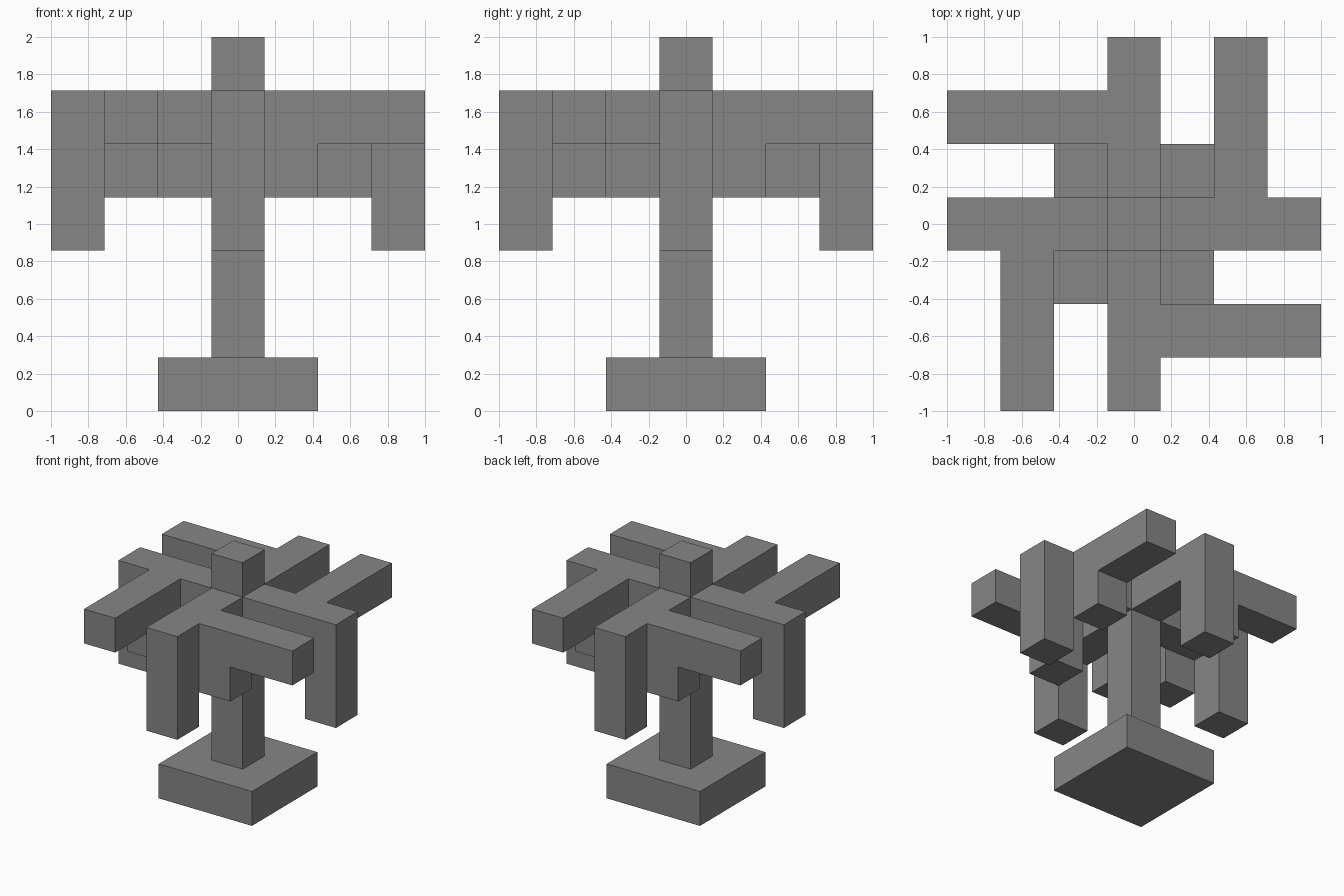
import bpy
import bmesh
import math
from mathutils import Matrix, Vector

UNIT = 2 / 7  # side of one lattice cell

cube = bpy.data.objects.get("Cube")
if cube:
    bpy.data.objects.remove(cube, do_unlink=True)

grey = bpy.data.materials.new("mid_grey")
grey.use_nodes = True
colour = (0.24, 0.24, 0.24, 1)
grey.diffuse_color = colour
grey.node_tree.nodes["Principled BSDF"].inputs["Base Color"].default_value = colour


def block_part(name, cells, turn=0):
    """Fuse unit cells into one clean shell, then turn it about the z axis."""
    cells = set(cells)
    bm = bmesh.new()
    for cell in cells:
        centre = Vector(cell) + Vector((0, 0, 0.5))
        made = bmesh.ops.create_cube(bm, size=1, matrix=Matrix.Translation(centre))
        faces = {f for v in made["verts"] for f in v.link_faces}
        hidden = []
        for f in faces:
            f.normal_update()
            if tuple(c + round(n) for c, n in zip(cell, f.normal)) in cells:
                hidden.append(f)
        bmesh.ops.delete(bm, geom=hidden, context="FACES")
    bmesh.ops.remove_doubles(bm, verts=bm.verts, dist=0.001)
    bmesh.ops.dissolve_limit(bm, angle_limit=0.01, verts=bm.verts, edges=bm.edges)
    bm.transform(Matrix.Rotation(math.radians(turn), 4, "Z") @ Matrix.Scale(UNIT, 4))
    mesh = bpy.data.meshes.new(name)
    bm.to_mesh(mesh)
    bm.free()
    mesh.materials.append(grey)
    obj = bpy.data.objects.new(name, mesh)
    bpy.context.collection.objects.link(obj)


# Square foot and central post
block_part("base", [(x, y, 0) for x in (-1, 0, 1) for y in (-1, 0, 1)])
block_part("post", [(0, 0, z) for z in range(1, 7)])

# One arm: beam outward, drop at its tip, side branch with a short stub below
beam = [(0, -y, 5) for y in (1, 2, 3)]
drop = [(0, -3, z) for z in (3, 4)]
branch = [(x, -2, 5) for x in (1, 2, 3)]
stub = [(1, -2, 4)]

# Four arms in a pinwheel around the post
for i, side in enumerate(("front", "left", "back", "right")):
    block_part(side + "_arm", beam + drop + branch + stub, turn=90 * i)
